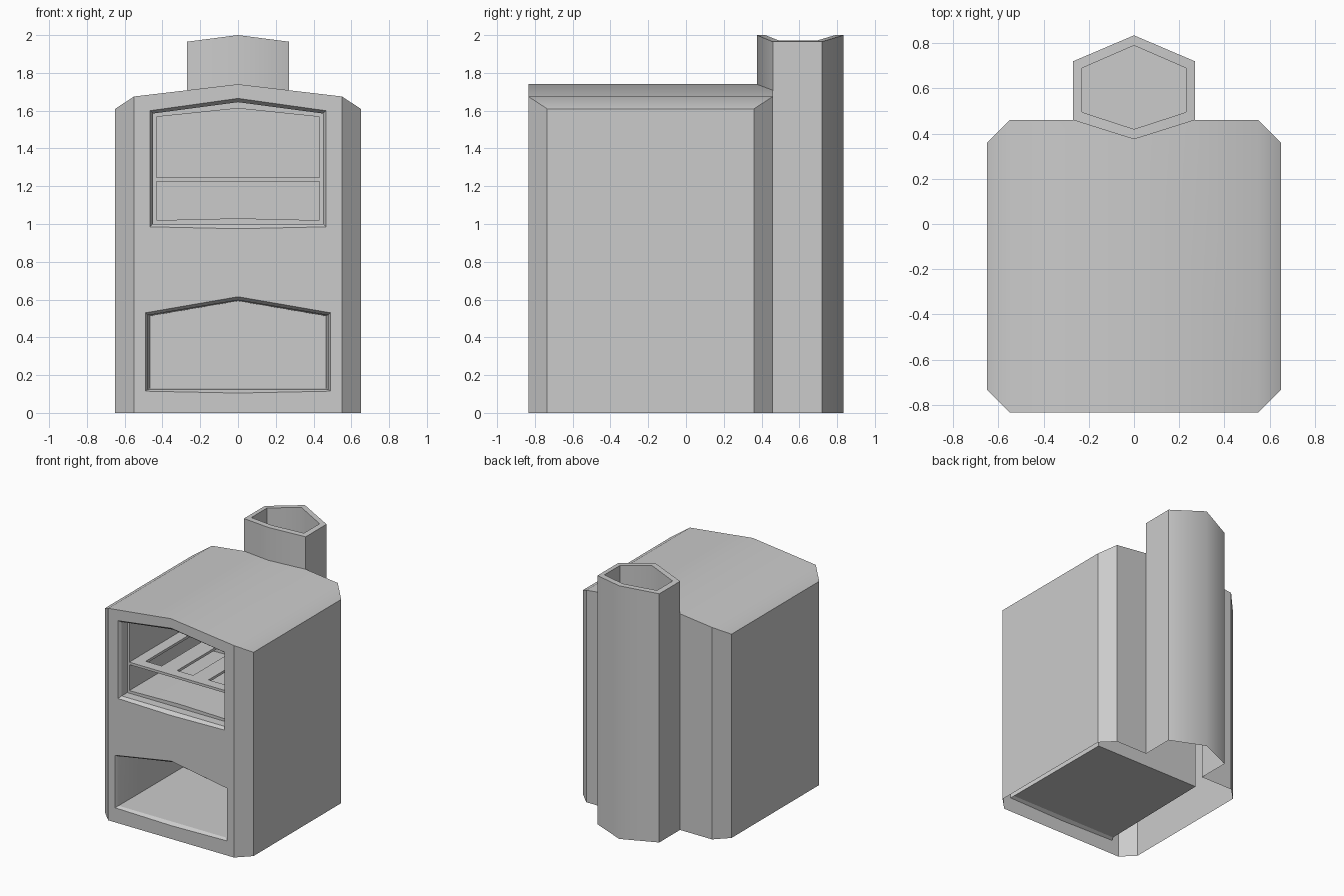
import bpy, bmesh, math

if "Cube" in bpy.data.objects:
    bpy.data.objects.remove(bpy.data.objects["Cube"])

FRONT, BACK = -0.835, 0.46


def finish(bm, name, mirror=True):
    """Turn a half model (x >= 0) into a mirrored object."""
    bmesh.ops.remove_doubles(bm, verts=bm.verts, dist=1e-4)
    bmesh.ops.recalc_face_normals(bm, faces=bm.faces)
    me = bpy.data.meshes.new(name)
    bm.to_mesh(me)
    bm.free()
    ob = bpy.data.objects.new(name, me)
    bpy.context.collection.objects.link(ob)
    if mirror:
        ob.modifiers.new("Mirror", 'MIRROR')
    bpy.ops.object.select_all(action='DESELECT')
    bpy.context.view_layer.objects.active = ob
    ob.select_set(True)
    bpy.ops.object.shade_smooth_by_angle(angle=math.radians(30))
    return ob


def face(bm, pts):
    bm.faces.new([bm.verts.new(p) for p in pts])


def strip(bm, a, b):
    """Quads joining two open chains of points."""
    for i in range(len(a) - 1):
        face(bm, [a[i], a[i + 1], b[i + 1], b[i]])


def ring(y, pts):
    return [(x, y, z) for x, z in pts]


def roof_z(x):
    return 1.74 - 0.065 * x / 0.55 if x <= 0.55 else 1.675 - 0.65 * (x - 0.55)


def top_z(x):
    return 2.0 - 0.035 * x / 0.27


# Opening half profiles (x, z), from the bottom middle round to the top middle
up_edge = [(0, 0.975), (0.465, 0.985), (0.465, 1.6), (0, 1.665)]
up_lip = [(0, 1.0), (0.45, 1.0), (0.45, 1.585), (0, 1.645)]
up_in = [(0, 1.03), (0.432, 1.02), (0.432, 1.567), (0, 1.612)]
low_edge = [(0, 0.105), (0.49, 0.115), (0.49, 0.53), (0, 0.615)]
low_lip = [(0, 0.125), (0.477, 0.125), (0.477, 0.517), (0, 0.597)]
low_in = [(0, 0.13), (0.467, 0.13), (0.467, 0.512), (0, 0.592)]

# Hollow body: walls, open underneath
bm = bmesh.new()
plan = [(0.55, FRONT), (0.65, FRONT + 0.1), (0.65, BACK - 0.1), (0.55, BACK), (0.27, BACK)]
strip(bm, [(x, y, 0) for x, y in plan], [(x, y, roof_z(x)) for x, y in plan])
# Front wall around both openings
face(bm, ring(FRONT, [(0, 0), (0.55, 0), (0.55, 1.675), (0, 1.74)]
              + up_edge[::-1] + low_edge[::-1]))
# Arched roof, notched for the chimney
roof = [(0, FRONT), (0.55, FRONT), (0.55, BACK), (0.27, BACK), (0, 0.375)]
face(bm, [(x, y, roof_z(x)) for x, y in roof])
face(bm, [(x, y, roof_z(x)) for x, y in plan[:4]])
# Upper and lower chambers
for rings in (
    [ring(FRONT, up_edge), ring(-0.81, up_lip), ring(-0.74, up_lip),
     ring(-0.74, up_in), ring(0.15, up_in)],
    [ring(FRONT, low_edge), ring(-0.81, low_lip), ring(0.15, low_in)],
):
    for a, b in zip(rings, rings[1:]):
        strip(bm, a, b)
    face(bm, rings[-1])
finish(bm, "stove_body")

# Hexagonal chimney
bm = bmesh.new()
outer = [(0, 0.375), (0.27, 0.46), (0.27, 0.72), (0, 0.835)]
inner = [(0, 0.42), (0.23, 0.495), (0.23, 0.69), (0, 0.79)]
rim_out = [(x, y, top_z(x)) for x, y in outer]
rim_in = [(x, y, top_z(x)) for x, y in inner]
floor = [(x, y, 1.6) for x, y in inner]
strip(bm, rim_out[:2], [(x, y, roof_z(x)) for x, y in outer[:2]])
strip(bm, rim_out[1:], [(x, y, 0) for x, y in outer[1:]])
strip(bm, rim_out, rim_in)
strip(bm, rim_in, floor)
face(bm, floor)
finish(bm, "chimney")

# Slotted rack inside the upper chamber
bm = bmesh.new()


def bar(x0, x1, y0, y1, z0=1.225, z1=1.245):
    r = bmesh.ops.create_cube(bm, size=1)["verts"]
    bmesh.ops.scale(bm, vec=(x1 - x0, y1 - y0, z1 - z0), verts=r)
    bmesh.ops.translate(bm, vec=((x0 + x1) / 2, (y0 + y1) / 2, (z0 + z1) / 2), verts=r)


for y0, y1 in ((-0.74, -0.66), (0.07, 0.15)):
    bar(-0.432, 0.432, y0, y1)
for x0, x1 in ((-0.432, -0.345), (-0.205, -0.07), (0.07, 0.205), (0.345, 0.432)):
    bar(x0, x1, -0.66, 0.07)
finish(bm, "oven_rack", mirror=False)
